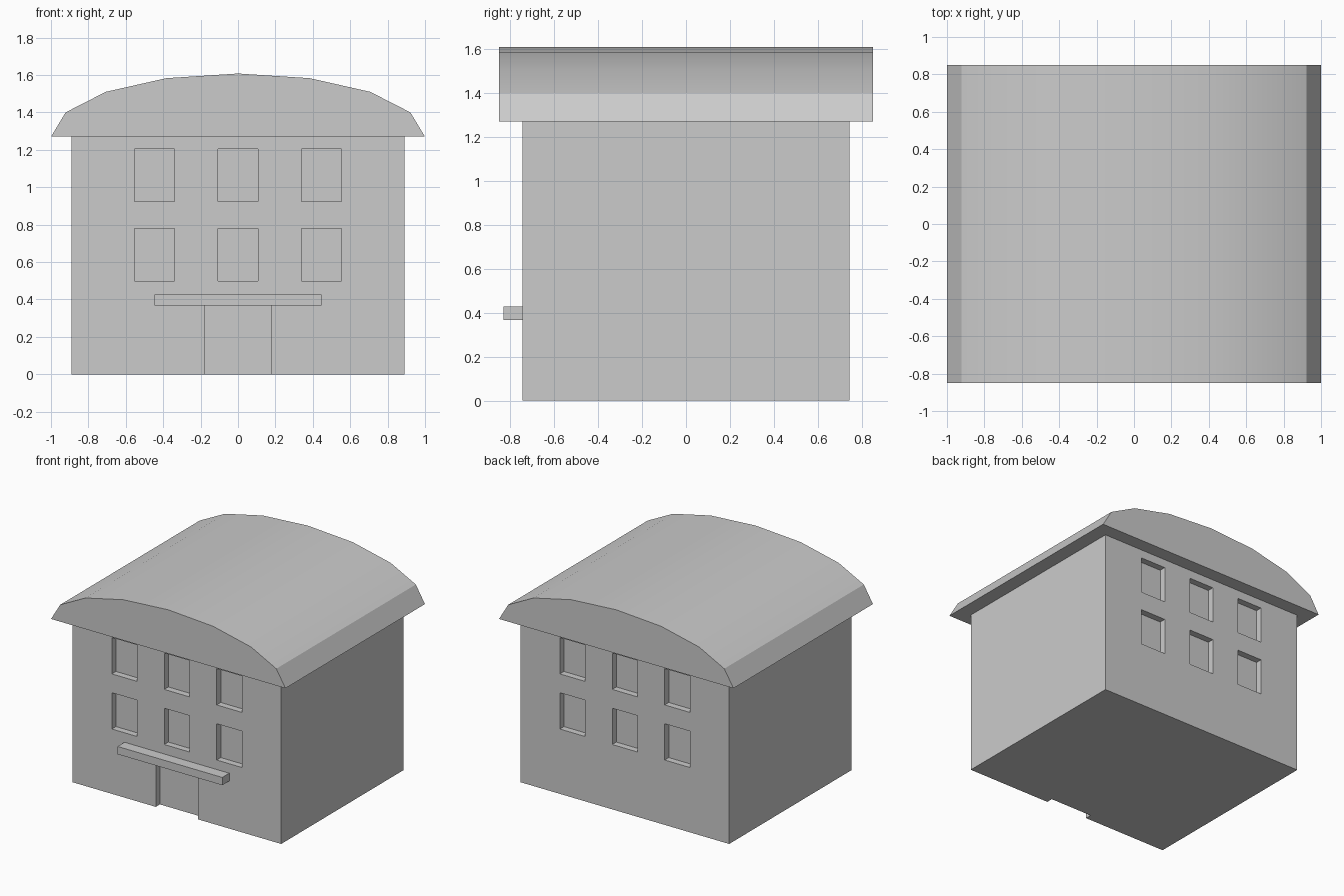
import bpy
import bmesh
from mathutils import Matrix, Vector

default = bpy.data.objects.get("Cube")
if default:
    bpy.data.objects.remove(default, do_unlink=True)

GREY = (0.6, 0.6, 0.6, 1.0)
grey = bpy.data.materials.new("plain_grey")
grey.use_nodes = True
grey.diffuse_color = GREY
grey.node_tree.nodes["Principled BSDF"].inputs["Base Color"].default_value = GREY


def add_box(bm, low, high):
    low, high = Vector(low), Vector(high)
    place = Matrix.Translation((low + high) / 2) @ Matrix.Diagonal((high - low).to_4d())
    bmesh.ops.create_cube(bm, size=1, matrix=place)


def make_object(name, bm):
    bmesh.ops.recalc_face_normals(bm, faces=bm.faces)
    mesh = bpy.data.meshes.new(name)
    bm.to_mesh(mesh)
    bm.free()
    mesh.materials.append(grey)
    ob = bpy.data.objects.new(name, mesh)
    bpy.context.collection.objects.link(ob)
    return ob


HALF_W, HALF_D, EAVE = 0.89, 0.745, 1.27
RECESS = 0.05
WIN_W, WIN_H = 0.215, 0.28
DOOR_W, DOOR_H = 0.36, 0.367

# Walls
bm = bmesh.new()
add_box(bm, (-HALF_W, -HALF_D, 0), (HALF_W, HALF_D, EAVE))
walls = make_object("walls", bm)

# Window recesses front and back, door recess in front
bm = bmesh.new()
for side in (-1, 1):
    y = side * HALF_D
    for x in (-0.447, 0, 0.447):
        for z in (0.5, 0.925):
            add_box(bm, (x - WIN_W / 2, y - RECESS, z),
                    (x + WIN_W / 2, y + RECESS, z + WIN_H))
add_box(bm, (-DOOR_W / 2, -HALF_D - RECESS, -0.1),
        (DOOR_W / 2, -HALF_D + RECESS, DOOR_H))
cutter = make_object("opening_cutter", bm)
cutter.hide_render = True

cut = walls.modifiers.new("openings", "BOOLEAN")
cut.operation = "DIFFERENCE"
cut.solver = "EXACT"
cut.object = cutter
bpy.context.view_layer.update()
graph = bpy.context.evaluated_depsgraph_get()
cut_mesh = bpy.data.meshes.new_from_object(walls.evaluated_get(graph))
walls.modifiers.clear()
walls.data = cut_mesh
bpy.data.objects.remove(cutter, do_unlink=True)

# Canopy over the door
bm = bmesh.new()
add_box(bm, (-0.447, -0.83, DOOR_H), (0.447, -HALF_D, 0.427))
make_object("door_canopy", bm)

# Curved roof: mirrored half profile pulled from front to back
half = [(-1, EAVE), (-0.922, 1.4), (-0.707, 1.51), (-0.384, 1.583)]
profile = half + [(0, 1.608)] + [(-x, z) for x, z in reversed(half)]
bm = bmesh.new()
gable = bm.faces.new([bm.verts.new((x, -0.85, z)) for x, z in profile])
pulled = bmesh.ops.extrude_face_region(bm, geom=[gable], use_keep_orig=True)
moved = [v for v in pulled["geom"] if isinstance(v, bmesh.types.BMVert)]
bmesh.ops.translate(bm, verts=moved, vec=(0, 1.7, 0))
roof = make_object("roof", bm)

# Smooth the shallow curve, keep the eaves crisp
bpy.ops.object.select_all(action="DESELECT")
roof.select_set(True)
bpy.context.view_layer.objects.active = roof
bpy.ops.object.shade_smooth_by_angle(angle=0.51)
